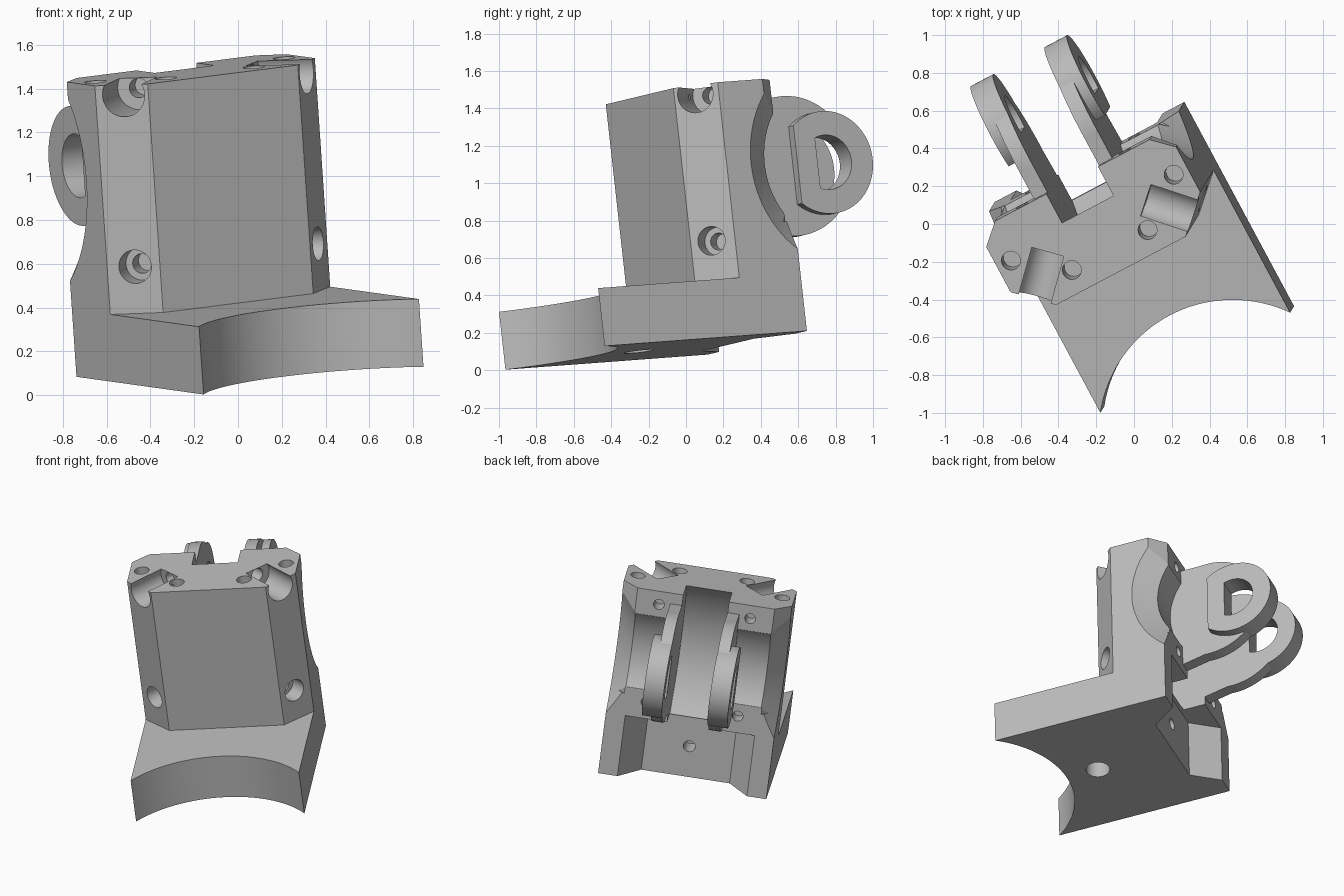
import bpy, bmesh, math
from mathutils import Matrix, Vector

cube = bpy.data.objects.get("Cube")
if cube:
    bpy.data.objects.remove(cube, do_unlink=True)

grey = bpy.data.materials.new("plain grey")
grey.use_nodes = True
grey.diffuse_color = (0.5, 0.5, 0.5, 1)
grey.node_tree.nodes["Principled BSDF"].inputs["Base Color"].default_value = (0.5, 0.5, 0.5, 1)

# Tilted frame of the whole part: width, depth, height axes and origin
W = Vector((-0.067, -0.11, 0.992)).normalized()
U = Vector((0.879, 0.464, 0.107))
U = (U - W * U.dot(W)).normalized()
V = W.cross(U)
frame = Matrix.Translation((0.345, -0.70, 0.066)) @ Matrix((U, V, W)).transposed().to_4x4()


def finish(name, bm):
    bmesh.ops.recalc_face_normals(bm, faces=bm.faces[:])
    mesh = bpy.data.meshes.new(name)
    bm.to_mesh(mesh)
    bm.free()
    mesh.materials.append(grey)
    ob = bpy.data.objects.new(name, mesh)
    bpy.context.collection.objects.link(ob)
    return ob


def prism(name, pts, lo, hi, axis="z"):
    """Extrude a flat outline along z, or along x when axis is x."""
    bm = bmesh.new()
    place = (lambda p, h: (p[0], p[1], h)) if axis == "z" else (lambda p, h: (h, p[0], p[1]))
    rings = [[bm.verts.new(place(p, h)) for p in pts] for h in (lo, hi)]
    bm.faces.new(rings[0])
    bm.faces.new(rings[1])
    for i in range(len(pts)):
        j = (i + 1) % len(pts)
        bm.faces.new((rings[0][i], rings[0][j], rings[1][j], rings[1][i]))
    return finish(name, bm)


def rod(name, start, direction, length, radius, back=0.1):
    """Cylinder going into the part from a surface point."""
    d = Vector(direction).normalized()
    bm = bmesh.new()
    mid = Vector(start) + d * (length - back) / 2
    bmesh.ops.create_cone(bm, cap_ends=True, segments=40, radius1=radius, radius2=radius,
                          depth=length + back,
                          matrix=Matrix.Translation(mid) @ d.to_track_quat("Z", "Y").to_matrix().to_4x4())
    return finish(name, bm)


def lathe_x(name, profile, b, c, n=96):
    """Revolve (x, radius) points round an axis parallel to x."""
    bm = bmesh.new()
    rings = [[bm.verts.new((x, b + r * math.cos(math.tau * i / n), c + r * math.sin(math.tau * i / n)))
              for i in range(n)] for x, r in profile]
    bm.faces.new(rings[0])
    bm.faces.new(rings[-1])
    for p, q in zip(rings, rings[1:]):
        for i in range(n):
            j = (i + 1) % n
            bm.faces.new((p[i], p[j], q[j], q[i]))
    return finish(name, bm)


def combine(target, tool, operation):
    mod = target.modifiers.new("combine", "BOOLEAN")
    mod.operation, mod.solver, mod.object = operation, "EXACT", tool
    bpy.context.view_layer.update()
    result = bpy.data.meshes.new_from_object(
        target.evaluated_get(bpy.context.evaluated_depsgraph_get()))
    target.modifiers.clear()
    target.data = result
    bpy.data.objects.remove(tool, do_unlink=True)


def mirrored(half):
    return half + [(-x, y) for x, y in reversed(half)]


def arc(b, c, r, flat=None, n=64):
    """Circle, or a D shape cut flat at an offset on its front side."""
    t = math.pi if flat is None else math.acos(flat / r)
    steps = n if flat is None else n + 1
    return [(b + r * math.cos(-t + 2 * t * i / n), c + r * math.sin(-t + 2 * t * i / n))
            for i in range(steps)]


HALF, BACK, TOP, STEP = 0.5715, 1.23, 1.365, 0.312
AXIS_B, AXIS_C = 1.617, 0.915

# Base plate with a concave front edge
R, CB = 0.715, -0.43
sweep = math.asin(HALF / R)
front = [(R * math.sin(sweep * (1 - i / 24)), CB + R * math.cos(sweep * (1 - i / 24))) for i in range(49)]
body = prism("body", front + [(-HALF, BACK), (HALF, BACK)], 0, STEP)

# Tower with chamfered corners, and the square shoulder behind it
combine(body, prism("shoulder", mirrored([(HALF, 0.858), (HALF, BACK)]), 0.1, 0.6), "UNION")
combine(body, prism("tower", mirrored([(0.39, 0.685), (HALF, 0.858), (HALF, 1.13), (0.465, BACK)]),
                    0.15, TOP), "UNION")

# Round hollow across the back, flared at the ends and deeper in the middle
combine(body, lathe_x("hollow", [(-0.6, 0.648), (-0.46, 0.47), (-0.155, 0.47), (-0.155, 0.72),
                                 (0.155, 0.72), (0.155, 0.47), (0.46, 0.47), (0.6, 0.648)],
                      AXIS_B, AXIS_C), "DIFFERENCE")

# Flared recess low on the back
combine(body, prism("recess", mirrored([(0.30, 1.05), (0.44, BACK), (0.44, 1.4)]), -0.1, 0.44), "DIFFERENCE")

# Drilled holes
holes = [rod("centre_hole", (0, 1.05, 0.22), (0, -1, 0), 0.15, 0.04),
         rod("bottom_hole", (0, 0.51, 0), (0, 0, 1), 0.2, 0.08)]
for s in (-1, 1):
    inward = (-s * 0.69, 0.72, 0)
    for b, x in ((1.005, 0.49), (0.81, 0.228)):
        holes.append(rod("top_hole", (s * x, b, TOP), (0, 0, -1), 0.15, 0.05))
    for c in (0.56, 1.27):
        holes.append(rod("ear_hole", (s * 0.31, BACK, c), (0, -1, 0), 0.1, 0.036, 0.03))
    for c, r, depth in ((0.527, 0.077, 0.12), (1.318, 0.1, 0.26)):
        holes.append(rod("bolt_seat", (s * 0.475, 0.767, c), inward, depth, r))
        holes.append(rod("bolt_hole", (s * 0.475, 0.767, c), inward, depth + 0.1, 0.045))
for hole in holes:
    combine(body, hole, "DIFFERENCE")

# Pair of lugs: round plate, neck into the tower, D-shaped boss and hole
parts = [body]
for s, side in ((1, "left"), (-1, "right")):
    lug = prism(side + "_lug", arc(1.42, 0.914, 0.377), s * 0.155, s * 0.235, "x")
    neck = [(1.06, 0.5), (1.22, 0.5), (1.40, 0.54), (1.40, 1.288), (1.06, 1.288)]
    combine(lug, prism("neck", neck, s * 0.155, s * 0.235, "x"), "UNION")
    combine(lug, prism("boss", arc(AXIS_B, AXIS_C, 0.276, -0.18), s * 0.155, s * 0.29, "x"), "UNION")
    combine(lug, prism("hole", arc(AXIS_B, AXIS_C, 0.147, -0.058), s * 0.1, s * 0.35, "x"), "DIFFERENCE")
    parts.append(lug)

# Tilt into place and shade
bpy.ops.object.select_all(action="DESELECT")
for ob in parts:
    ob.matrix_world = frame
    ob.select_set(True)
bpy.context.view_layer.objects.active = body
bpy.ops.object.shade_smooth_by_angle(angle=math.radians(25))
